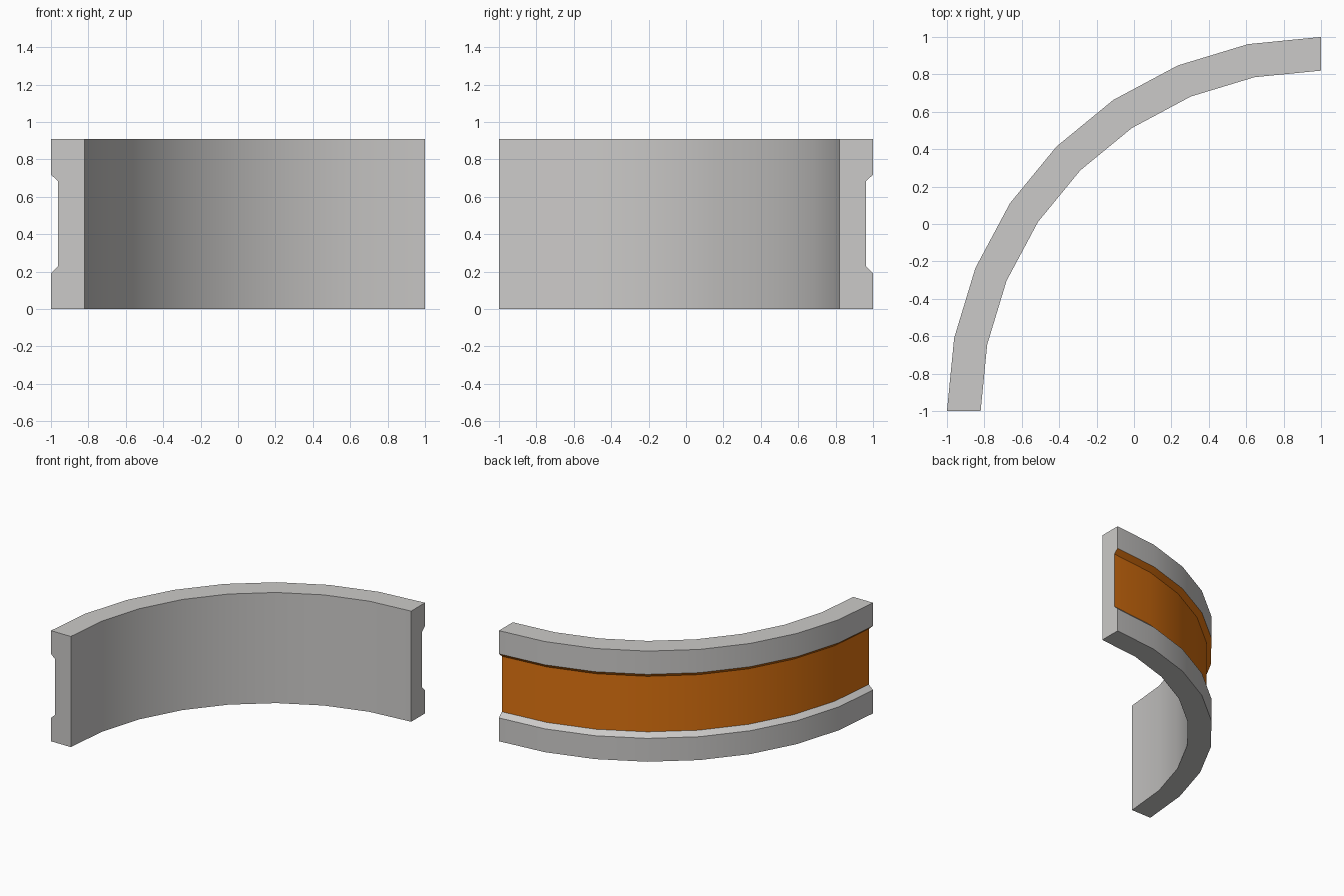
import bpy, bmesh, math

if "Cube" in bpy.data.objects:
    bpy.data.objects.remove(bpy.data.objects["Cube"])

STEPS = 8                      # segments in the quarter turn
CENTRE = (1.0, -1.0)           # centre of the arc
H = 0.909                      # wall height


def material(name, rgb):
    m = bpy.data.materials.new(name)
    m.diffuse_color = (*rgb, 1)
    m.use_nodes = True
    m.node_tree.nodes["Principled BSDF"].inputs["Base Color"].default_value = m.diffuse_color
    return m


grey = material("light grey", (0.60, 0.59, 0.58))
orange = material("orange", (0.72, 0.17, 0.005))

# cross-section (radius, height) with a recessed band on the outside
profile = [(1.82, 0), (2, 0), (2, 0.192), (1.962, 0.228),
           (1.962, 0.684), (2, 0.718), (2, H), (1.82, H)]
painted = (3, 4)               # recess wall and its upper chamfer are orange

bm = bmesh.new()
rings = []
for i in range(STEPS + 1):
    a = math.pi - i * math.pi / 2 / STEPS
    rings.append([bm.verts.new((CENTRE[0] + r * math.cos(a),
                                CENTRE[1] + r * math.sin(a), z)) for r, z in profile])

# curved sides
n = len(profile)
for p, q in zip(rings, rings[1:]):
    for j in range(n):
        k = (j + 1) % n
        f = bm.faces.new((p[j], p[k], q[k], q[j]))
        f.material_index = 1 if j in painted else 0

# flat ends
bm.faces.new(rings[0][::-1])
bm.faces.new(rings[-1])
bmesh.ops.recalc_face_normals(bm, faces=bm.faces)

mesh = bpy.data.meshes.new("curved_wall")
bm.to_mesh(mesh)
bm.free()
mesh.materials.append(grey)
mesh.materials.append(orange)
wall = bpy.data.objects.new("curved_wall", mesh)
bpy.context.collection.objects.link(wall)

# smooth around the curve, crisp along the edges
bpy.context.view_layer.objects.active = wall
wall.select_set(True)
bpy.ops.object.shade_smooth_by_angle(angle=math.radians(30))
